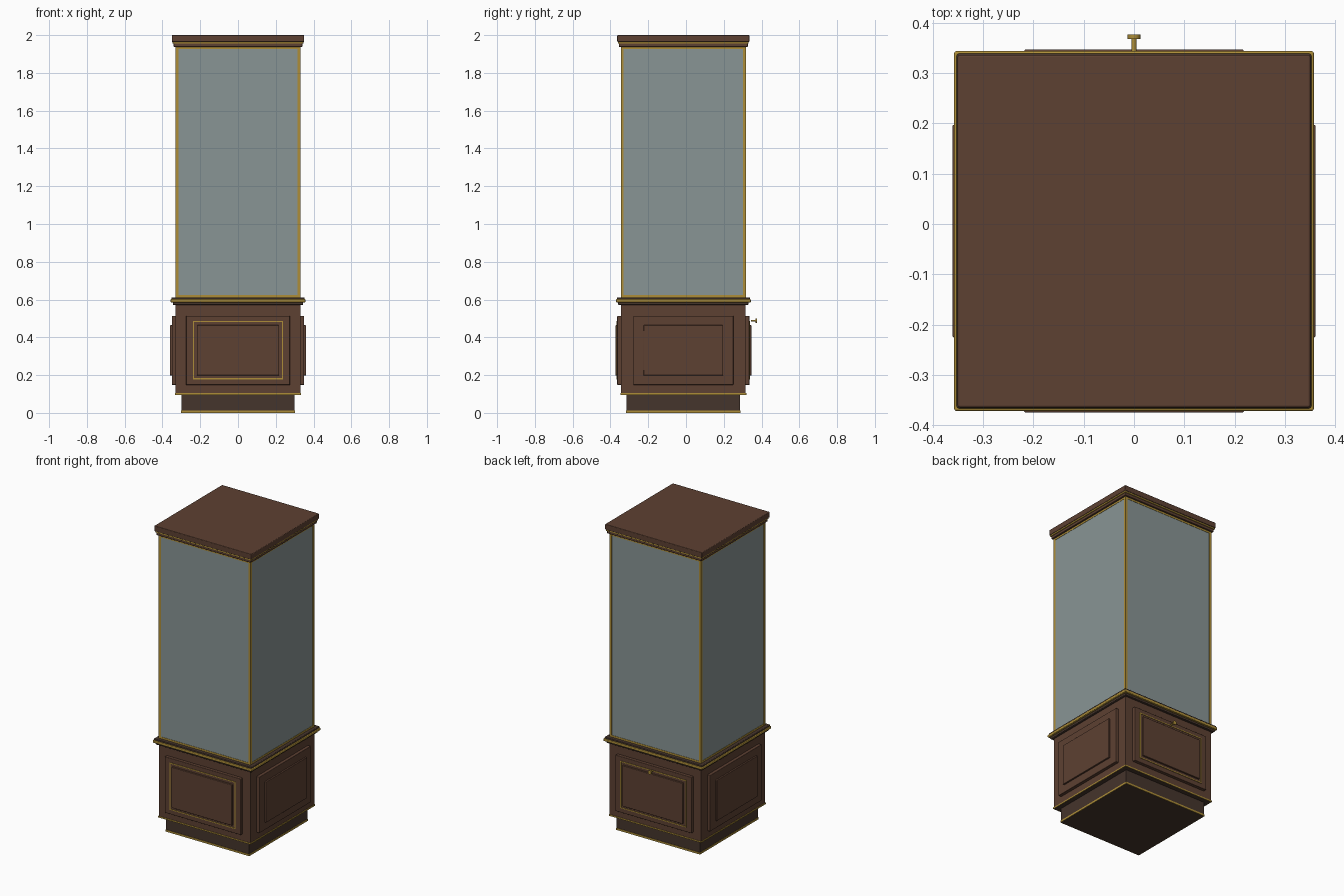
import bpy, math
from mathutils import Vector

if "Cube" in bpy.data.objects:
    bpy.data.objects.remove(bpy.data.objects["Cube"])

CY = -0.014          # cabinet body centre in y (the rear knob shifts it)


def mat(name, col):
    m = bpy.data.materials.new(name)
    m.diffuse_color = (*col, 1)
    m.use_nodes = True
    m.node_tree.nodes["Principled BSDF"].inputs["Base Color"].default_value = m.diffuse_color
    return m


WOOD = mat("wood", (0.11, 0.052, 0.032))
DARK = mat("dark_wood", (0.06, 0.035, 0.025))
GOLD = mat("brass", (0.42, 0.27, 0.04))
GLASS = mat("glass", (0.25, 0.30, 0.30))


def box(name, lo, hi, m, bevel=0.0):
    lo, hi = Vector(lo), Vector(hi)
    c = (lo + hi) / 2
    bpy.ops.mesh.primitive_cube_add(size=1, location=(c.x, c.y + CY, c.z))
    o = bpy.context.object
    o.name = name
    o.scale = hi - lo
    bpy.ops.object.transform_apply(location=False, rotation=False, scale=True)
    o.data.materials.append(m)
    if bevel:
        b = o.modifiers.new("bevel", 'BEVEL')
        b.width, b.segments = bevel, 3
        bpy.ops.object.shade_smooth_by_angle()
    return o


def slab(name, h, z0, z1, m, bevel=0.0):
    return box(name, (-h, -h, z0), (h, h, z1), m, bevel)


def facing(name, side, w0, w1, z0, z1, d0, d1, m, bevel=0.0):
    """Box on one face: w along the face, d outward distance from the centre."""
    if side in ("front", "back"):
        s = -1 if side == "front" else 1
        a, b = sorted((s * d0, s * d1))
        return box(f"{side}_{name}", (w0, a, z0), (w1, b, z1), m, bevel)
    s = -1 if side == "left" else 1
    a, b = sorted((s * d0, s * d1))
    return box(f"{side}_{name}", (a, w0, z0), (b, w1, z1), m, bevel)


def frame(name, side, w, z0, z1, t, d0, d1, m):
    """Rectangular frame of four strips on one face."""
    facing(name + "_bottom", side, -w, w, z0, z0 + t, d0, d1, m)
    facing(name + "_top", side, -w, w, z1 - t, z1, d0, d1, m)
    facing(name + "_strip_a", side, -w, -w + t, z0 + t, z1 - t, d0, d1, m)
    facing(name + "_strip_b", side, w - t, w, z0 + t, z1 - t, d0, d1, m)


# plinth and base cabinet
slab("plinth_brass_foot", 0.303, 0.0, 0.012, GOLD)
slab("plinth_underside", 0.299, -0.0005, 0.002, DARK)
slab("plinth", 0.30, 0.012, 0.095, DARK)
slab("base_brass_trim", 0.333, 0.095, 0.104, GOLD)
slab("base_underside", 0.329, 0.0945, 0.098, DARK)
slab("base_cabinet", 0.33, 0.104, 0.58, WOOD)

# waist moulding
slab("waist_lower_moulding", 0.345, 0.572, 0.587, DARK, 0.004)
slab("waist_brass_band", 0.357, 0.585, 0.602, GOLD, 0.004)
slab("waist_upper_moulding", 0.352, 0.600, 0.612, DARK, 0.004)

# layered panels on all four faces
for side in ("front", "back", "left", "right"):
    wide = side in ("front", "back")
    w = 0.275 if wide else 0.265
    facing("panel", side, -w, w, 0.148, 0.514, 0.325, 0.350, WOOD, 0.003)
    f = 0.218 if wide else 0.211
    facing("raised_field", side, -f, f, 0.198, 0.464, 0.345, 0.3605, WOOD, 0.003)
    if wide:
        frame("brass_inlay", side, 0.238, 0.178, 0.486, 0.006, 0.345, 0.353, GOLD)

# glass showcase
G0, G1 = 0.612, 1.94
for sx in (-1, 1):
    for sy in (-1, 1):
        xs = sorted((sx * 0.316, sx * 0.331))
        ys = sorted((sy * 0.316, sy * 0.331))
        box("corner_post", (xs[0], ys[0], G0), (xs[1], ys[1], G1), GOLD)
for side in ("front", "back", "left", "right"):
    facing("glass_pane", side, -0.318, 0.318, G0, G1, 0.320, 0.328, GLASS)
    facing("lower_brass_rail", side, -0.318, 0.318, G0, G0 + 0.012, 0.317, 0.330, GOLD)
    facing("upper_brass_rail", side, -0.318, 0.318, G1 - 0.014, G1, 0.317, 0.330, GOLD)

# cap
slab("cap_lower_moulding", 0.341, 1.938, 1.957, WOOD, 0.003)
slab("cap_brass_band", 0.346, 1.955, 1.966, GOLD, 0.002)
slab("cap_top", 0.350, 1.964, 2.0, WOOD, 0.004)

# rear knob: stem and disc head
for name, r, y0, y1 in (("knob_stem", 0.005, 0.343, 0.369), ("knob_head", 0.0125, 0.367, 0.3765)):
    bpy.ops.mesh.primitive_cylinder_add(vertices=24, radius=r, depth=y1 - y0,
                                        location=(0, (y0 + y1) / 2, 0.488),
                                        rotation=(math.pi / 2, 0, 0))
    o = bpy.context.object
    o.name = name
    o.data.materials.append(GOLD)
    bpy.ops.object.shade_smooth_by_angle()
